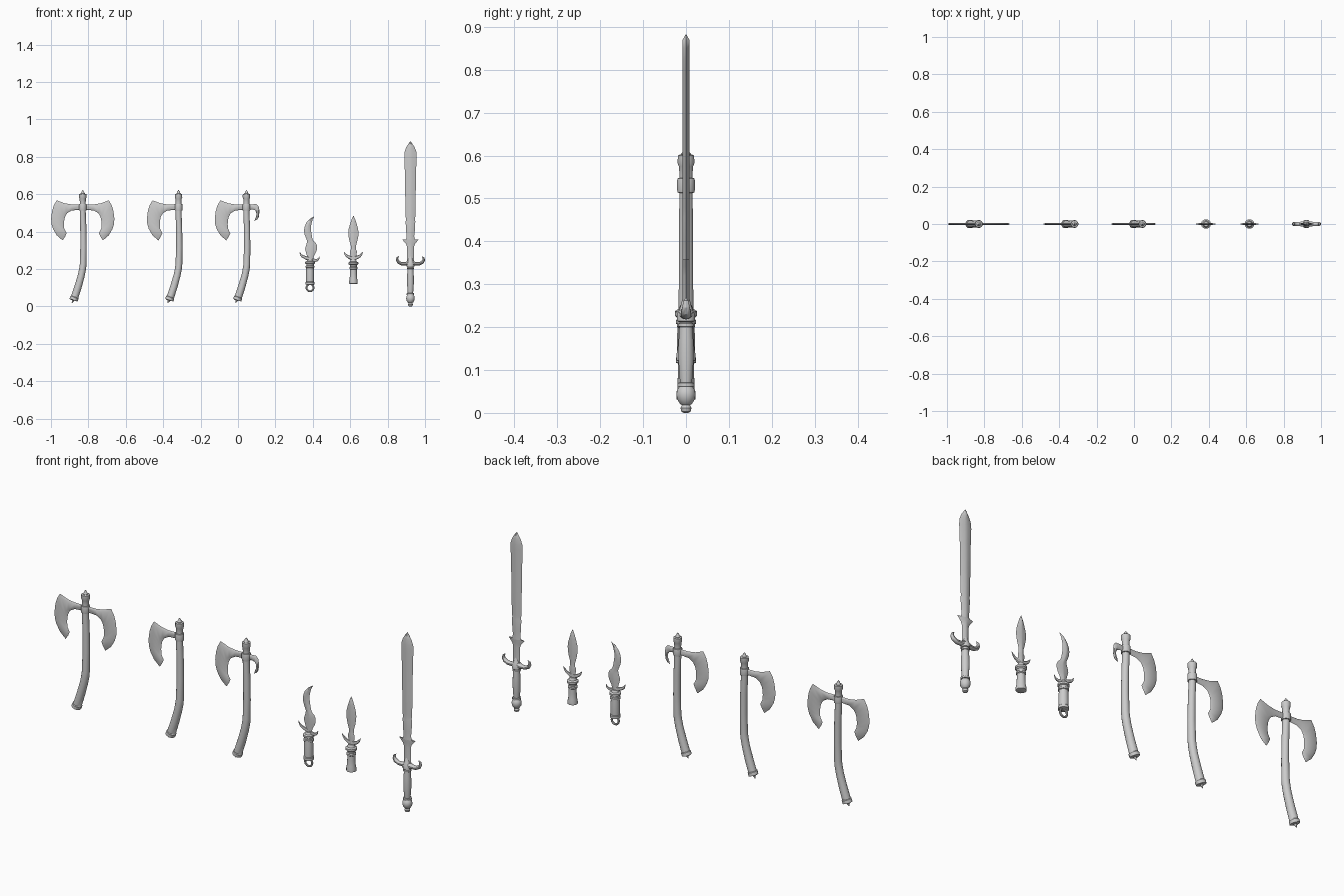
import bpy, bmesh, math
from mathutils import Vector


def finish(name, bm):
    bmesh.ops.remove_doubles(bm, verts=bm.verts, dist=0.00005)
    bmesh.ops.recalc_face_normals(bm, faces=bm.faces)
    me = bpy.data.meshes.new(name)
    bm.to_mesh(me)
    bm.free()
    ob = bpy.data.objects.new(name, me)
    bpy.context.collection.objects.link(ob)
    return ob


def loft(name, rings):
    bm = bmesh.new()
    vs = [[bm.verts.new(p) for p in r] for r in rings]
    n = len(rings[0])
    for a, b in zip(vs, vs[1:]):
        for i in range(n):
            bm.faces.new((a[i], a[(i + 1) % n], b[(i + 1) % n], b[i]))
    bm.faces.new(vs[0])
    bm.faces.new(vs[-1])
    return finish(name, bm)


def tube(name, pts, ox=0, sides=14, ys=1.0):
    """Round sweep through (x, z, radius) points in the xz plane."""
    rings = []
    for i, (x, z, r) in enumerate(pts):
        p, q = pts[max(i - 1, 0)], pts[min(i + 1, len(pts) - 1)]
        t = Vector((q[0] - p[0], q[1] - p[1]))
        t = t.normalized() if t.length > 1e-6 else Vector((0, 1))
        ring = []
        for k in range(sides):
            a = math.tau * k / sides
            c, s = r * math.cos(a), r * math.sin(a) * ys
            ring.append((ox + x + c * t.y, s, z - c * t.x))
        rings.append(ring)
    return loft(name, rings)


def blade(name, pairs, thick, flat, ox=0, sx=1):
    """Plate between two edges (ax, az, bx, bz); flat = bevel share of the width."""
    rings = []
    for ax, az, bx, bz in pairs:
        a, b = Vector((ox + sx * ax, 0, az)), Vector((ox + sx * bx, 0, bz))
        y = Vector((0, min(thick, (a - b).length * 0.4), 0))
        c, d = a.lerp(b, flat), a.lerp(b, 1 - flat)
        rings.append([a, c - y, d - y, b, d + y, c + y])
    return loft(name, rings)


# ---------- axes ----------
AXE_BLADE = [(0, .545, 0, .517), (-.059, .545, -.059, .513), (-.096, .551, -.084, .498),
             (-.139, .567, -.095, .478), (-.155, .54, -.099, .459), (-.164, .51, -.100, .44),
             (-.169, .47, -.099, .417), (-.167, .44, -.092, .402), (-.159, .414, -.086, .392),
             (-.139, .38, -.094, .374), (-.108, .353, -.107, .354)]
AXE_HOOK = [(0, .545, 0, .517), (.035, .546, .035, .518), (.054, .547, .046, .514),
            (.065, .535, .052, .504), (.070, .51, .054, .492), (.067, .48, .051, .479),
            (.058, .465, .047, .470), (.043, .457, .043, .458)]
SHAFT = [(-.050, .032, .016), (-.0495, .034, .023), (-.044, .048, .023), (-.043, .051, .020),
         (-.025, .105, .0195), (-.008, .165, .0185), (-.001, .200, .0185), (.002, .225, .018),
         (.004, .32, .017), (.003, .42, .0165), (0, .50, .016), (0, .555, .0155),
         (0, .575, .017), (0, .582, .020), (0, .600, .0195), (0, .602, .015)]


def axe(label, ox, back):
    tube(label + "_shaft", SHAFT, ox)
    tube(label + "_top_finial", [(0, .598, .012), (0, .604, .012), (0, .608, .008),
                                 (0, .613, .007), (0, .622, .001)], ox)
    tube(label + "_butt_spike", [(-.058, .018, .001), (-.053, .029, .006), (-.050, .035, .008)], ox)
    tube(label + "_head_collar", [(0, .513, .016), (0, .514, .020), (0, .519, .021),
                                  (0, .543, .021), (0, .547, .020), (0, .548, .015)], ox)
    blade(label + "_blade", AXE_BLADE, .005, .18, ox)
    if back == "blade":
        blade(label + "_back_blade", AXE_BLADE, .005, .18, ox, -1)
    elif back == "hook":
        blade(label + "_back_hook", AXE_HOOK, .005, .25, ox)


axe("double_axe", -.83, "blade")
axe("single_axe", -.318, None)
axe("hooked_axe", .045, "hook")

# ---------- curved dagger with ring ----------
DX = .385
blade("curved_dagger_blade",
      [(-.014, .235, .014, .235), (-.015, .268, .020, .268), (-.022, .290, .032, .290),
       (-.026, .305, .038, .308), (-.024, .318, .037, .325), (-.018, .335, .031, .338),
       (-.015, .350, .018, .350), (-.020, .362, .012, .366), (-.029, .385, .008, .388),
       (-.032, .405, .005, .408), (-.029, .425, .005, .428), (-.020, .447, .009, .447),
       (-.003, .467, .014, .465), (.022, .482, .023, .481)], .006, .42, DX)
tube("curved_dagger_left_horn", [(0, .252, .011), (-.022, .260, .009), (-.040, .268, .007),
                                 (-.049, .276, .005), (-.055, .289, .001)], DX, 8, .6)
tube("curved_dagger_right_horn", [(0, .250, .011), (.022, .246, .009), (.036, .247, .007),
                                  (.045, .253, .005), (.051, .266, .001)], DX, 8, .6)
tube("curved_dagger_grip",
     [(0, .115, .018), (0, .117, .024), (0, .129, .024), (0, .132, .021), (0, .155, .0215),
      (0, .185, .021), (0, .206, .020), (0, .208, .024), (0, .216, .024), (0, .219, .020),
      (0, .226, .020), (0, .229, .026), (0, .238, .026), (0, .242, .018), (0, .252, .013)], DX)
bpy.ops.mesh.primitive_torus_add(major_radius=.019, minor_radius=.005, major_segments=24,
                                 minor_segments=8, location=(DX, 0, .100),
                                 rotation=(math.pi / 2, 0, 0))
bpy.context.object.name = "curved_dagger_ring"

# ---------- straight dagger ----------
DX = .617
half = [(.235, .013), (.262, .014), (.285, .018), (.297, .018), (.305, .013), (.325, .014),
        (.350, .021), (.375, .026), (.395, .027), (.415, .025), (.440, .018), (.465, .010),
        (.485, .0005)]
blade("straight_dagger_blade", [(-w, z, w, z) for z, w in half], .006, .42, DX)
for side, s in (("left", -1), ("right", 1)):
    tube("straight_dagger_%s_horn" % side,
         [(0, .254, .011), (s * .020, .262, .009), (s * .035, .270, .007),
          (s * .043, .279, .005), (s * .051, .291, .001)], DX, 8, .6)
tube("straight_dagger_grip",
     [(0, .120, .018), (0, .122, .023), (0, .135, .023), (0, .150, .020), (0, .175, .0185),
      (0, .198, .018), (0, .201, .022), (0, .208, .022), (0, .212, .018), (0, .220, .019),
      (0, .226, .026), (0, .235, .026), (0, .240, .018), (0, .252, .013)], DX)

# ---------- sword ----------
DX = .922
half = [(.22, .019), (.27, .019), (.32, .019), (.334, .024), (.342, .031), (.358, .044),
        (.353, .025), (.375, .020), (.400, .023), (.455, .026), (.460, .023), (.480, .026),
        (.60, .028), (.72, .030), (.80, .033), (.825, .032), (.850, .023), (.870, .010),
        (.883, .0005)]
blade("sword_blade", [(-w, z, w, z) for z, w in half], .008, .36, DX)
arm = [(.061, .268, .001), (.070, .260, .005), (.071, .247, .007), (.064, .236, .009),
       (.048, .228, .009), (.025, .228, .010), (.012, .231, .013)]
tube("sword_guard", [(-x, z, r) for x, z, r in arm] + [(0, .232, .014)] + arm[::-1], DX, 10, 1.3)
tube("sword_guard_boss", [(0, .212, .016), (0, .214, .021), (0, .230, .021), (0, .245, .014),
                          (0, .268, .008)], DX)
tube("sword_grip", [(0, .068, .014), (0, .09, .016), (0, .13, .0185), (0, .17, .0175),
                    (0, .200, .0155), (0, .202, .019), (0, .208, .019), (0, .210, .0155),
                    (0, .215, .0155)], DX)
tube("sword_pommel", [(0, 0, .006), (0, .003, .011), (0, .011, .013), (0, .018, .010),
                      (0, .022, .015), (0, .032, .021), (0, .043, .023), (0, .054, .021),
                      (0, .061, .016), (0, .062, .020), (0, .070, .020), (0, .071, .014)], DX)

# smooth shading with crisp edges
bpy.ops.object.select_all(action='SELECT')
bpy.context.view_layer.objects.active = bpy.context.selected_objects[0]
bpy.ops.object.shade_smooth_by_angle(angle=math.radians(35))
